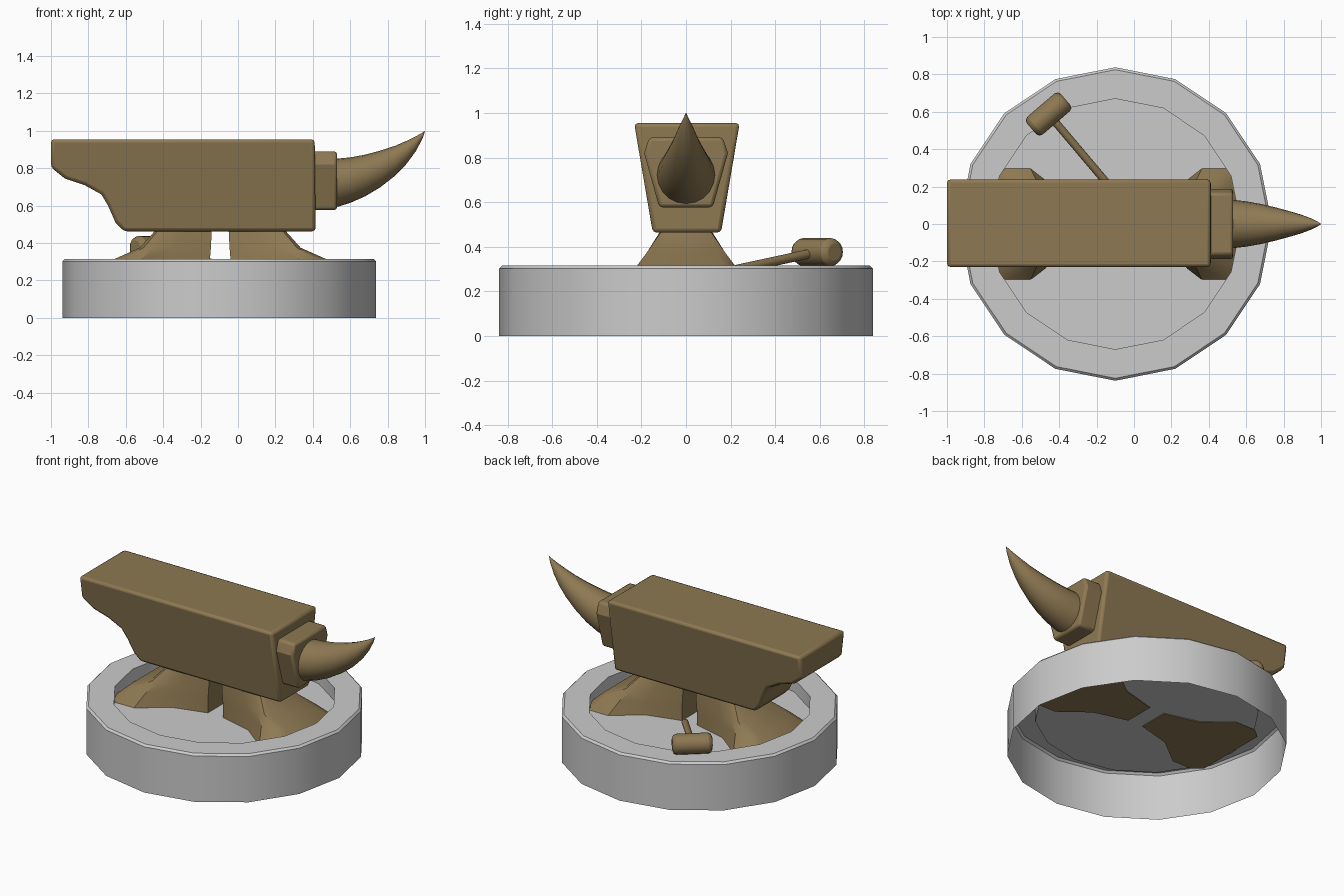
import bpy, bmesh, math
from mathutils import Vector

if "Cube" in bpy.data.objects:
    bpy.data.objects.remove(bpy.data.objects["Cube"])

bronze = bpy.data.materials.new("bronze")
bronze.diffuse_color = (0.27, 0.19, 0.085, 1)
bronze.use_nodes = True
bronze.node_tree.nodes["Principled BSDF"].inputs["Base Color"].default_value = bronze.diffuse_color


def loft(name, loops, cap_start=True, cap_end=True, bevel=0, mat=bronze, angle=32):
    """Skin equal-length closed loops of points, optionally capped and bevelled."""
    bm = bmesh.new()
    rings = [[bm.verts.new(p) for p in loop] for loop in loops]
    n = len(rings[0])
    for a, b in zip(rings, rings[1:]):
        for i in range(n):
            j = (i + 1) % n
            bm.faces.new((a[i], a[j], b[j], b[i]))
    if cap_start:
        bm.faces.new(rings[0][::-1])
    if cap_end:
        bm.faces.new(rings[-1])
    bmesh.ops.recalc_face_normals(bm, faces=bm.faces)
    me = bpy.data.meshes.new(name)
    bm.to_mesh(me)
    bm.free()
    ob = bpy.data.objects.new(name, me)
    bpy.context.collection.objects.link(ob)
    if mat:
        me.materials.append(mat)
    bpy.ops.object.select_all(action='DESELECT')
    ob.select_set(True)
    bpy.context.view_layer.objects.active = ob
    bpy.ops.object.shade_smooth_by_angle(angle=math.radians(angle))
    if bevel:
        m = ob.modifiers.new("bevel", 'BEVEL')
        m.width, m.segments = bevel, 2
        m.limit_method, m.angle_limit = 'ANGLE', math.radians(40)
    return ob


def circle(c, u, v, ru, rv, n):
    return [Vector(c) + Vector(u) * ru * math.cos(2 * math.pi * i / n)
            + Vector(v) * rv * math.sin(2 * math.pi * i / n) for i in range(n)]


def rod(name, p, q, r, n, bevel=0):
    axis = (Vector(q) - Vector(p)).normalized()
    u = axis.cross(Vector((0, 0, 1))).normalized()
    v = axis.cross(u)
    return loft(name, [circle(p, u, v, r, r, n), circle(q, u, v, r, r, n)], bevel=bevel)


X, Y, Z = (1, 0, 0), (0, 1, 0), (0, 0, 1)

# Round base: hollow underneath, rim around a sunken floor
base_profile = [(0.838, 0), (0.838, 0.302), (0.825, 0.315), (0.67, 0.315), (0.67, 0.23)]
loft("round_base", [circle((-0.1, 0, z), X, Y, r, r, 16) for r, z in base_profile],
     cap_start=False, mat=None)

# Two flared feet, mirrored about the base centre
foot_levels = [
    (0.225, [(0.055, 0.10), (0.28, 0.16), (0.46, 0.30), (0.60, 0.30), (0.66, 0.25)]),
    (0.315, [(0.055, 0.10), (0.27, 0.15), (0.42, 0.22), (0.52, 0.22), (0.565, 0.17)]),
    (0.375, [(0.05, 0.10), (0.25, 0.14), (0.36, 0.175), (0.41, 0.175), (0.43, 0.14)]),
    (0.47, [(0.045, 0.10), (0.20, 0.115), (0.29, 0.115), (0.33, 0.11), (0.345, 0.09)]),
]
for side, name in ((-1, "left_foot"), (1, "right_foot")):
    loft(name, [[(-0.095 + side * u, v, z) for u, v in half]
                + [(-0.095 + side * u, -v, z) for u, v in reversed(half)]
                for z, half in foot_levels])

# Anvil body: side profile, tapering in width towards the bottom
body = [(-1, 0.955), (-1, 0.805), (-0.925, 0.745), (-0.82, 0.71), (-0.73, 0.66),
        (-0.695, 0.60), (-0.655, 0.51), (-0.61, 0.463), (0.415, 0.463), (0.41, 0.955)]
loft("anvil_body", [[(x, 0.004 + s * (0.153 + (z - 0.463) * 0.17), z) for x, z in body]
                    for s in (-1, 1)], bevel=0.018)

# Collar between body and horn
collar = [(0.165, 0.89), (0.188, 0.82), (0.12, 0.577)]
collar += [(-y, z) for y, z in reversed(collar)]
loft("horn_collar", [[(x, y, z) for y, z in collar] for x in (0.39, 0.53)], bevel=0.015)

# Curved horn: (x, lower z, upper z, half width)
horn = [(0.51, 0.587, 0.85, 0.132), (0.60, 0.615, 0.858, 0.121), (0.68, 0.65, 0.873, 0.107),
        (0.76, 0.698, 0.894, 0.088), (0.84, 0.76, 0.92, 0.066), (0.90, 0.822, 0.946, 0.048),
        (0.95, 0.89, 0.97, 0.029), (0.985, 0.955, 0.99, 0.011), (1.0, 0.998, 1.0, 0.001)]
loft("horn", [circle((x, 0, (a + b) / 2), Y, Z, w, (b - a) / 2, 20) for x, a, b, w in horn])

# Hammer resting on the rim, handle sloping into the recess
hc = Vector((-0.457, 0.588, 0.376))
along = Vector((0.76, 0.65, 0)).normalized()
rod("hammer_head", hc - along * 0.12, hc + along * 0.12, 0.063, 16, bevel=0.025)
rod("hammer_handle", hc, (-0.15, 0.225, 0.298), 0.021, 12, bevel=0.005)
